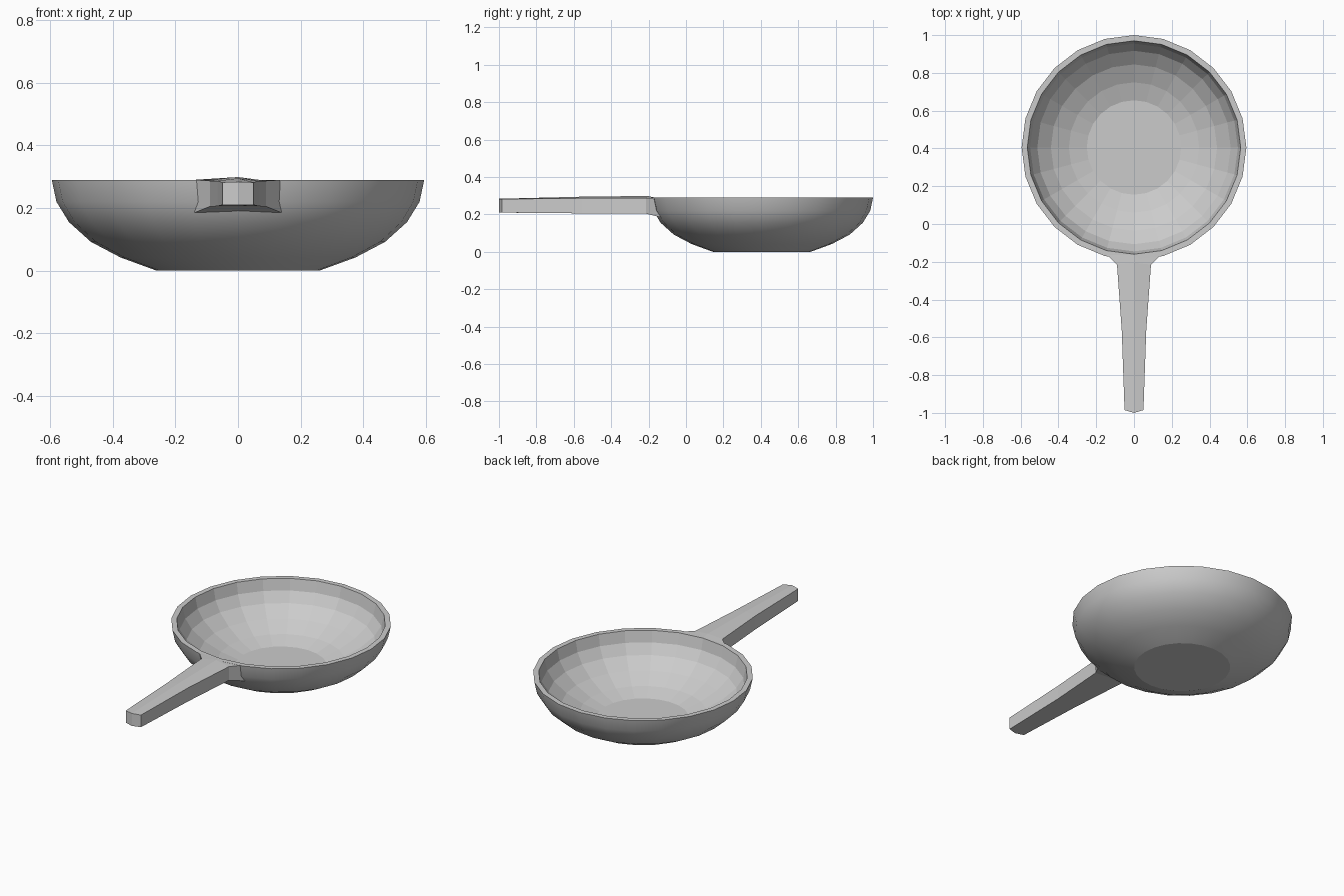
import bpy
import bmesh
from math import cos, sin, tau

cube = bpy.data.objects.get("Cube")
if cube:
    bpy.data.objects.remove(cube)

# Single grey metal
metal = bpy.data.materials.new("grey metal")
metal.use_nodes = True
colour = (0.6, 0.6, 0.6, 1)
metal.diffuse_color = colour
metal.node_tree.nodes["Principled BSDF"].inputs["Base Color"].default_value = colour

SIDES = 24
CENTRE_Y = 0.405


def finish(bm, name):
    bmesh.ops.recalc_face_normals(bm, faces=bm.faces[:])
    mesh = bpy.data.meshes.new(name)
    bm.to_mesh(mesh)
    bm.free()
    mesh.materials.append(metal)
    obj = bpy.data.objects.new(name, mesh)
    bpy.context.collection.objects.link(obj)
    return obj


def bridge(bm, a, b, smooth=False):
    """Join two closed rings with quads."""
    for i in range(len(a)):
        j = (i + 1) % len(a)
        bm.faces.new((a[i], a[j], b[j], b[i])).smooth = smooth


# Bowl: smooth outer wall, flat rim, faceted inner wall
outer = [(0.26, 0.003), (0.375, 0.042), (0.47, 0.092),
         (0.54, 0.155), (0.58, 0.22), (0.595, 0.29)]
inner = [(0.565, 0.29), (0.55, 0.225), (0.512, 0.167),
         (0.44, 0.108), (0.345, 0.06), (0.25, 0.03)]
bm = bmesh.new()
rings = []
for r, z in [(0.26, 0.0)] + outer[1:] + inner:
    rings.append([bm.verts.new((r * sin(tau * i / SIDES),
                                CENTRE_Y + r * cos(tau * i / SIDES), z))
                  for i in range(SIDES)])
for k, (a, b) in enumerate(zip(rings, rings[1:])):
    bridge(bm, a, b, smooth=k < len(outer) - 1)
bm.faces.new(rings[0])
bm.faces.new(rings[-1])
finish(bm, "pan_bowl")

# Handle: lofted sections, flared at the bowl, ridged top, pointed tip
# half width, edge y, centre y, edge top, ridge top, bottom, bottom y shift
sections = [
    (0.14, -0.165, -0.165, 0.29, 0.29, 0.185, 0.03),
    (0.09, -0.215, -0.205, 0.287, 0.299, 0.205, 0.0),
    (0.065, -0.56, -0.56, 0.287, 0.295, 0.206, 0.0),
    (0.05, -0.985, -1.0, 0.282, 0.284, 0.21, 0.0),
]
bm = bmesh.new()
loops = []
for w, ye, yc, top, ridge, bottom, shift in sections:
    points = [(-w, ye, top), (0, yc, ridge), (w, ye, top),
              (w, ye + shift, bottom), (0, yc + shift, bottom),
              (-w, ye + shift, bottom)]
    loops.append([bm.verts.new(p) for p in points])
for a, b in zip(loops, loops[1:]):
    bridge(bm, a, b)
for ring in (loops[0], loops[-1]):
    bm.faces.new((ring[0], ring[1], ring[4], ring[5]))
    bm.faces.new((ring[1], ring[2], ring[3], ring[4]))
finish(bm, "pan_handle")
